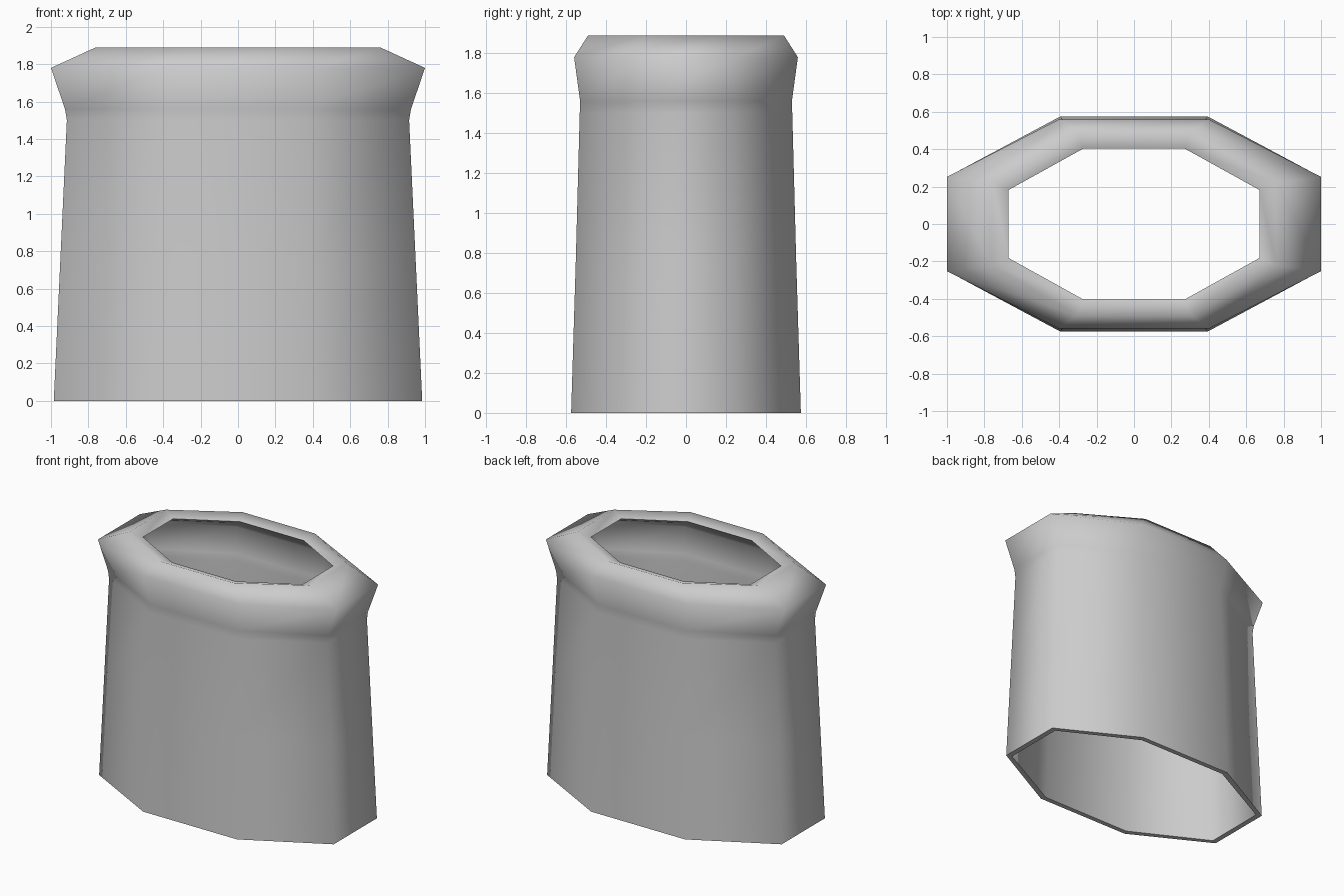
import bpy, bmesh, math

if "Cube" in bpy.data.objects:
    bpy.data.objects.remove(bpy.data.objects["Cube"])

# (half width x, half depth y, height z): outer wall, rolled rim, lip, inner wall
profile = [
    (0.985, 0.575, 0.0), (0.95, 0.552, 0.75), (0.915, 0.532, 1.5),
    (0.925, 0.53, 1.56), (1.0, 0.56, 1.78), (0.76, 0.49, 1.89),
    (0.67, 0.405, 1.86),
    (0.72, 0.44, 1.83), (0.94, 0.515, 1.75), (0.885, 0.495, 1.56),
    (0.875, 0.495, 1.5), (0.91, 0.515, 0.75), (0.945, 0.538, 0.0),
]

# Elongated octagon cross-section, as fractions of the half sizes
octagon = [(1, -0.45), (1, 0.45), (0.4, 1), (-0.4, 1),
           (-1, 0.45), (-1, -0.45), (-0.4, -1), (0.4, -1)]

bm = bmesh.new()
rings = [[bm.verts.new((w * u, d * v, z)) for u, v in octagon]
         for w, d, z in profile]

# Bridge consecutive rings; the last joins the first to close the bottom edge
n = len(octagon)
for i, lower in enumerate(rings):
    upper = rings[(i + 1) % len(rings)]
    for k in range(n):
        j = (k + 1) % n
        bm.faces.new((lower[k], lower[j], upper[j], upper[k]))
bmesh.ops.recalc_face_normals(bm, faces=bm.faces)

mesh = bpy.data.meshes.new("sleeve")
bm.to_mesh(mesh)
bm.free()
sleeve = bpy.data.objects.new("rolled_rim_sleeve", mesh)
bpy.context.collection.objects.link(sleeve)

# Smooth body with a crisp bottom edge
bpy.context.view_layer.objects.active = sleeve
sleeve.select_set(True)
bpy.ops.object.shade_smooth_by_angle(angle=math.radians(86))
